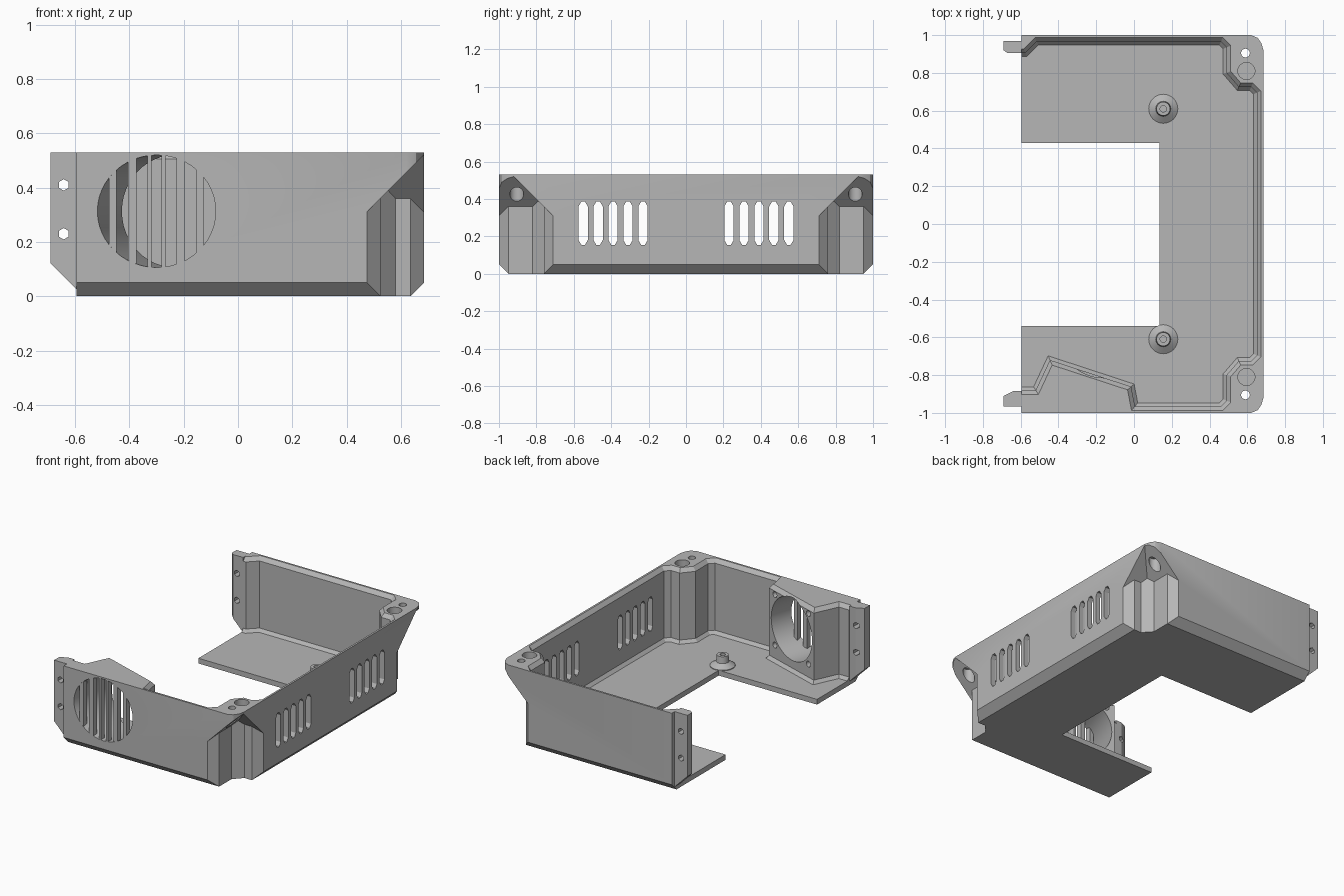
import bpy, bmesh, math
from mathutils import Vector, Matrix

if "Cube" in bpy.data.objects:
    bpy.data.objects.remove(bpy.data.objects["Cube"], do_unlink=True)

TOP, FLOOR, RIM = 0.53, 0.035, 0.05

grey = bpy.data.materials.new("plain grey")
grey.use_nodes = True
grey.diffuse_color = (0.47, 0.47, 0.47, 1)
grey.node_tree.nodes["Principled BSDF"].inputs["Base Color"].default_value = grey.diffuse_color


def finish(name, bm):
    bmesh.ops.recalc_face_normals(bm, faces=bm.faces)
    mesh = bpy.data.meshes.new(name)
    bm.to_mesh(mesh)
    bm.free()
    mesh.materials.append(grey)
    ob = bpy.data.objects.new(name, mesh)
    bpy.context.collection.objects.link(ob)
    return ob


def loft(name, rings, planes=()):
    """Skin a stack of equal rings, then trim with (point, outward normal) planes."""
    bm = bmesh.new()
    rows = [[bm.verts.new(p) for p in ring] for ring in rings]
    n = len(rows[0])
    for a, b in zip(rows, rows[1:]):
        for i in range(n):
            j = (i + 1) % n
            bm.faces.new((a[i], a[j], b[j], b[i]))
    bm.faces.new(rows[0])
    bm.faces.new(rows[-1])
    for co, no in planes:
        geom = bm.verts[:] + bm.edges[:] + bm.faces[:]
        cut = bmesh.ops.bisect_plane(bm, geom=geom, plane_co=co, plane_no=no, clear_outer=True)
        edges = [e for e in cut["geom_cut"] if isinstance(e, bmesh.types.BMEdge)]
        bmesh.ops.contextual_create(bm, geom=edges)
    return finish(name, bm)


def at(pts, z):
    return [(x, y, z) for x, y in pts]


def prism(name, pts, z0, z1, planes=()):
    return loft(name, [at(pts, z0), at(pts, z1)], planes)


def box(name, x0, x1, y0, y1, z0, z1):
    return prism(name, [(x0, y0), (x1, y0), (x1, y1), (x0, y1)], z0, z1)


def rod(name, start, end, r, n=32):
    a, b = Vector(start), Vector(end)
    bm = bmesh.new()
    m = Matrix.Translation((a + b) / 2) @ (b - a).to_track_quat('Z', 'Y').to_matrix().to_4x4()
    bmesh.ops.create_cone(bm, cap_ends=True, segments=n, radius1=r, radius2=r,
                          depth=(b - a).length, matrix=m)
    return finish(name, bm)


def cut(ob, cutter):
    mod = ob.modifiers.new("cut", 'BOOLEAN')
    mod.operation, mod.solver, mod.object = 'DIFFERENCE', 'EXACT', cutter
    bpy.context.view_layer.objects.active = ob
    bpy.ops.object.modifier_apply(modifier=mod.name)
    bpy.data.objects.remove(cutter, do_unlink=True)


def inset(pts, d):
    """Offset a counter-clockwise outline inward by d."""
    out = []
    for i, p in enumerate(pts):
        p, a, b = Vector(p), Vector(pts[i - 1]), Vector(pts[(i + 1) % len(pts)])
        u, v = (p - a).normalized(), (b - p).normalized()
        n1, n2 = Vector((-u.y, u.x)), Vector((-v.y, v.x))
        out.append(tuple(p + (n1 + n2) * d / (1 + n1.dot(n2))))
    return out


def flip(pts):
    return [(x, -y) for x, y in reversed(pts)]


# Outer shell with chamfered lower edge
corner = [(0.62, -1), (0.655, -0.985), (0.675, -0.955), (0.685, -0.92)]
outer = [(-0.595, -1)] + corner + flip(corner) + [(-0.595, 1)]
base = [(x - RIM if x > 0 else x, y * (1 - RIM)) for x, y in outer]
shell = loft("enclosure_shell", [at(base, 0), at(outer, RIM), at(outer, TOP)])

# Inner cavity, stepping around the fan block and the screw posts
post = [(0.46, -0.965), (0.49, -0.935), (0.49, -0.80), (0.555, -0.725), (0.62, -0.725), (0.65, -0.695)]
fan_side = [(-0.8, -0.88), (-0.52, -0.88), (-0.445, -0.72), (-0.015, -0.861), (0.005, -0.965)]
back_side = [(-0.515, 0.965), (-0.575, 0.905), (-0.8, 0.905)]
inner = fan_side + post + flip(post) + back_side
steps = [(0.018, FLOOR), (0, FLOOR + 0.02), (0, TOP - 0.025), (-0.022, TOP), (-0.022, TOP + 0.1)]
cut(shell, loft("cavity", [at(inset(inner, d), z) for d, z in steps]))
cut(shell, box("floor_opening", -1, 0.135, -0.54, 0.43, -0.1, 0.2))

# Outside corner recesses with sloped roofs, and screw holes in the posts
recess = [(0.475, -1.2), (0.475, -1), (0.525, -0.95), (0.525, -0.82), (0.58, -0.76),
          (0.635, -0.76), (0.685, -0.71), (0.9, -0.71), (0.9, -1.2)]
for s in (-1, 1):
    pts = recess if s < 0 else flip(recess)
    cut(shell, prism("recess", pts, -0.1, 1.5, [((0.475, 0, 0.31), (-1, 0, 1)),
                                                ((0, 0.71 * s, 0.31), (0, -s, 1))]))
    cut(shell, rod("insert_hole", (0.595, 0.81 * s, 0.46), (0.595, 0.81 * s, 0.6), 0.045))
    cut(shell, rod("screw_hole", (0.59, 0.905 * s, 0.25), (0.59, 0.905 * s, 0.6), 0.023))
    cut(shell, rod("screw_head_hole", (0.59, 0.905 * s, 0.25), (0.59, 0.905 * s, 0.485), 0.037))

# Vent slots in the side wall
half = [(-0.025, 0.18), (-0.01, 0.155), (0.01, 0.155), (0.025, 0.18),
        (0.025, 0.36), (0.01, 0.385), (-0.01, 0.385), (-0.025, 0.36)]
for s in (-1, 1):
    for i in range(5):
        y = s * (0.23 + 0.08 * i)
        cut(shell, loft("slot", [[(x, y + a, z) for a, z in half] for x in (0.6, 0.75)]))

# Angled fan bore with four mounting holes
axis, across = Vector((0.313, 0.95, 0)), Vector((0.95, -0.313, 0))
centre = Vector((-0.231, -0.79, 0.313))
cut(shell, rod("bore", centre - axis * 0.4, centre + axis * 0.1, 0.207, 48))
for i in (-1, 1):
    for k in (-1, 1):
        p = centre + across * 0.17 * i + Vector((0, 0, 0.17 * k))
        cut(shell, rod("fan_screw_hole", p - axis * 0.07, p + axis * 0.06, 0.02, 16))

# Grille bars across the fan opening
bars = [(-0.476, -0.447), (-0.406, -0.373), (-0.333, -0.318),
        (-0.281, -0.267), (-0.226, -0.197), (-0.153, -0.127)]
for i, (x0, x1) in enumerate(bars):
    box(f"grille_bar_{i + 1}", x0, x1, -0.9995, -0.962, 0.1, 0.525)

# Joining tabs on the open side
tabs = {"front_tab": [(-0.69, -0.965), (-0.595, -0.965), (-0.595, -0.885), (-0.64, -0.885), (-0.69, -0.91)],
        "back_tab": [(-0.69, 0.97), (-0.69, 0.92), (-0.67, 0.905), (-0.595, 0.905), (-0.595, 0.97)]}
for name, pts in tabs.items():
    tab = prism(name, pts, 0, TOP, [((-0.69, 0, 0.12), (-1, 0, -1))])
    for z in (0.23, 0.41):
        y = pts[0][1]
        cut(tab, rod("tab_hole", (-0.642, y - 0.2, z), (-0.642, y + 0.2, z), 0.021, 6))

# Board standoffs on the floor
profile = [(0.077, 0.03), (0.077, 0.04), (0.04, 0.066), (0.036, 0.11), (0.017, 0.11), (0.017, 0.06)]
standoffs = []
for side, s in (("front", -1), ("back", 1)):
    rings = [[(0.155 + r * math.cos(k * math.pi / 16), 0.61 * s + r * math.sin(k * math.pi / 16), z)
              for k in range(32)] for r, z in profile]
    standoffs.append(loft(side + "_standoff", rings))

# Smooth round surfaces, keep edges sharp
bpy.ops.object.select_all(action='DESELECT')
for ob in [shell] + standoffs:
    ob.select_set(True)
bpy.context.view_layer.objects.active = shell
bpy.ops.object.shade_smooth_by_angle(angle=math.radians(25))
